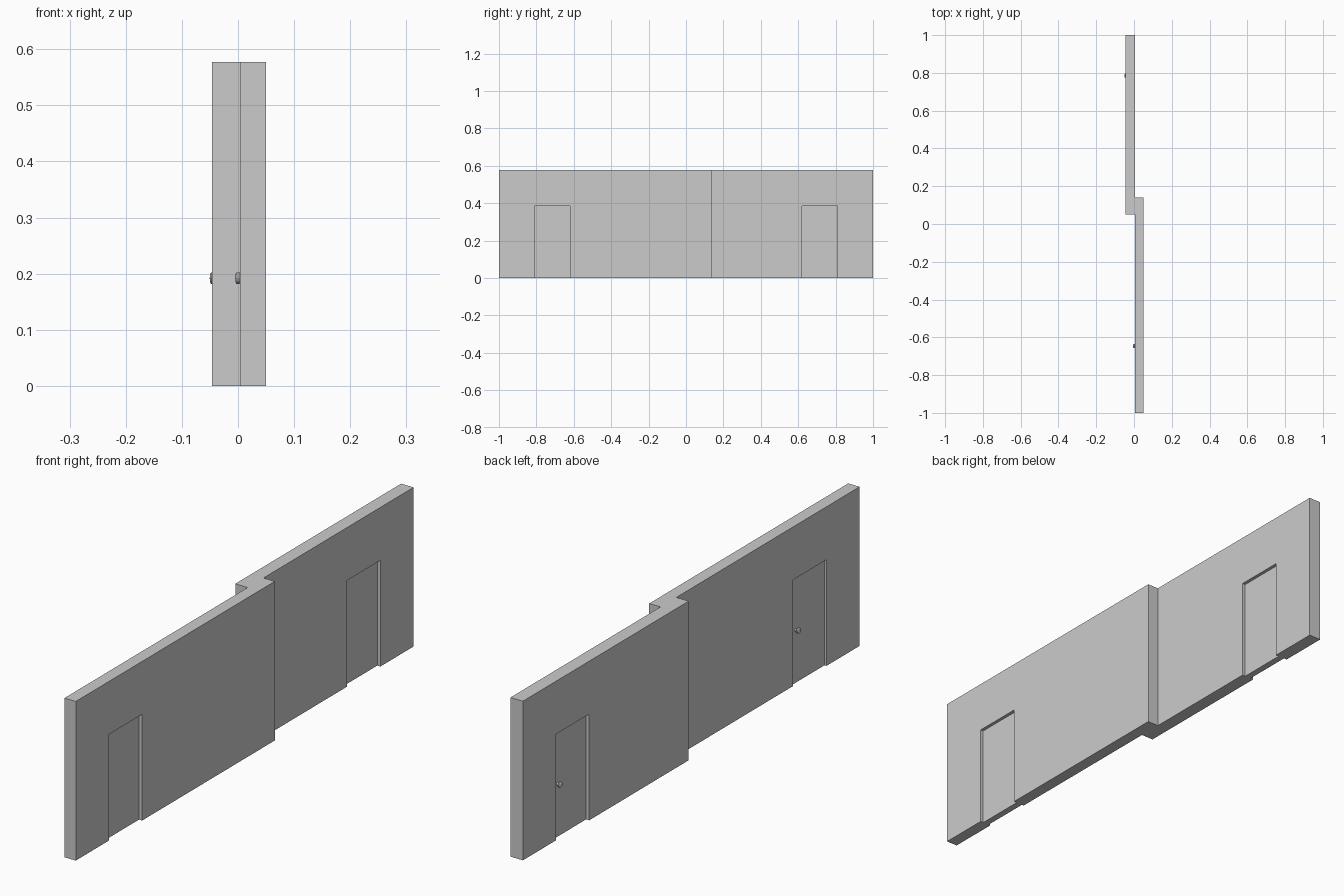
import bpy, bmesh, math
from mathutils import Vector

if "Cube" in bpy.data.objects:
    bpy.data.objects.remove(bpy.data.objects["Cube"])

HEIGHT = 0.577
DOOR_W, DOOR_H = 0.19, 0.385
KNOB_Z = 0.192


def finish(bm, name):
    bmesh.ops.recalc_face_normals(bm, faces=bm.faces)
    mesh = bpy.data.meshes.new(name)
    bm.to_mesh(mesh)
    bm.free()
    obj = bpy.data.objects.new(name, mesh)
    bpy.context.collection.objects.link(obj)
    return obj


def box(name, lo, hi):
    bm = bmesh.new()
    bmesh.ops.create_cube(bm, size=1)
    lo, hi = Vector(lo), Vector(hi)
    for v in bm.verts:
        v.co = (lo + hi) / 2 + v.co * (hi - lo)
    return finish(bm, name)


def prism(name, outline, height):
    bm = bmesh.new()
    face = bm.faces.new([bm.verts.new((x, y, 0)) for x, y in outline])
    ext = bmesh.ops.extrude_face_region(bm, geom=[face])
    for v in ext["geom"]:
        if isinstance(v, bmesh.types.BMVert):
            v.co.z += height
    return finish(bm, name)


def lathe_x(name, profile, origin, steps=12):
    # revolve (x, radius) points around the x axis
    bm = bmesh.new()
    verts = [bm.verts.new((x, 0, r)) for x, r in profile]
    edges = [bm.edges.new(pair) for pair in zip(verts, verts[1:])]
    bmesh.ops.spin(bm, geom=verts + edges, cent=(0, 0, 0), axis=(1, 0, 0),
                   angle=math.tau, steps=steps)
    bmesh.ops.remove_doubles(bm, verts=bm.verts, dist=1e-5)
    obj = finish(bm, name)
    obj.location = origin
    return obj


# Stepped wall: two overlapping runs as one plan outline
wall = prism("wall", [(0.004, -1), (0.0495, -1), (0.0495, 0.14), (0.004, 0.14),
                      (0.004, 1), (-0.046, 1), (-0.046, 0.05), (0.004, 0.05)], HEIGHT)

# Knob: stem, then a bevelled round head
knob_profile = [(0, 0.005), (-0.007, 0.005), (-0.008, 0.009), (-0.010, 0.0105),
                (-0.014, 0.0105), (-0.016, 0.008), (-0.017, 0.0)]

# Door openings, panels and knobs; both faces are recessed
for label, y, face_x in (("near", -0.715, 0.0495), ("far", 0.715, 0.004)):
    y0, y1 = y - DOOR_W / 2, y + DOOR_W / 2
    cutter = box("opening_cutter", (face_x - 0.1, y0, -0.1), (face_x + 0.1, y1, DOOR_H))
    cutter.hide_render = True
    mod = wall.modifiers.new("opening", 'BOOLEAN')
    mod.operation, mod.solver, mod.object = 'DIFFERENCE', 'EXACT', cutter
    bpy.context.view_layer.objects.active = wall
    bpy.ops.object.modifier_apply(modifier=mod.name)
    bpy.data.objects.remove(cutter)

    back_x = face_x - 0.0375
    box(label + "_door", (back_x, y0, 0), (face_x - 0.0125, y1, DOOR_H))
    lathe_x(label + "_knob", knob_profile, (back_x, y1 - 0.025, KNOB_Z))
